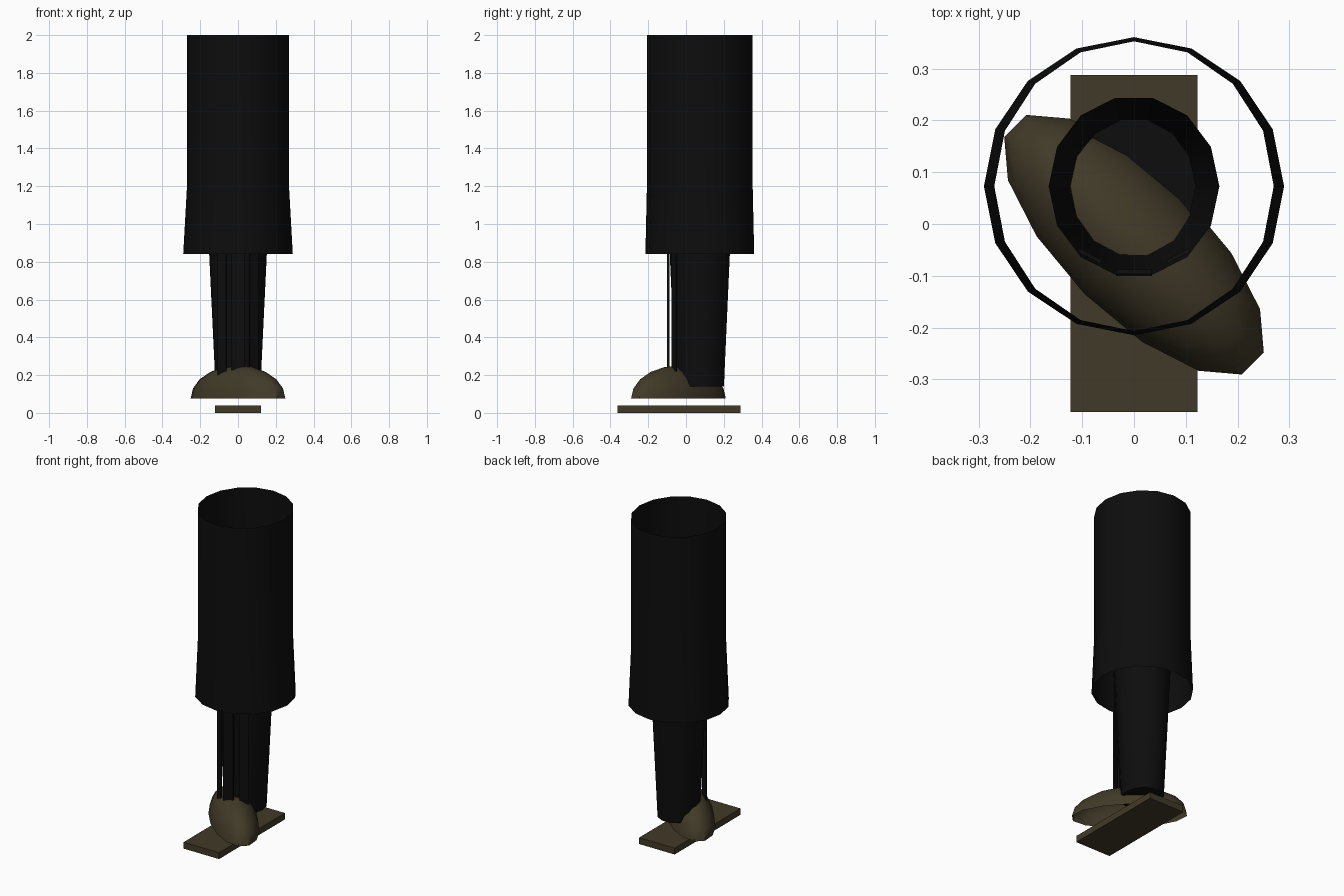
import bpy, bmesh
from math import cos, sin, pi, radians
from mathutils import Matrix

old = bpy.data.objects.get("Cube")
if old:
    bpy.data.objects.remove(old, do_unlink=True)


def material(name, rgb):
    m = bpy.data.materials.new(name)
    m.use_nodes = True
    m.diffuse_color = (*rgb, 1)
    m.node_tree.nodes["Principled BSDF"].inputs["Base Color"].default_value = (*rgb, 1)
    return m


black = material("black cloth", (0.004, 0.004, 0.004))
brown = material("dark brown leather", (0.053, 0.042, 0.021))


def finish(name, bm, mat, smooth=True):
    mesh = bpy.data.meshes.new(name)
    bmesh.ops.recalc_face_normals(bm, faces=bm.faces)
    bm.to_mesh(mesh)
    bm.free()
    mesh.materials.append(mat)
    ob = bpy.data.objects.new(name, mesh)
    bpy.context.collection.objects.link(ob)
    if smooth:
        bpy.ops.object.select_all(action='DESELECT')
        ob.select_set(True)
        bpy.context.view_layer.objects.active = ob
        bpy.ops.object.shade_smooth_by_angle(angle=radians(40))
    return ob


def loft(name, sides, rings, mat, cap_bottom=False, tip=None, matrix=None):
    """Skin elliptical rings given as (x radius, y radius, z)."""
    bm = bmesh.new()
    loops = [[bm.verts.new((rx * cos(2 * pi * i / sides), ry * sin(2 * pi * i / sides), z))
              for i in range(sides)] for rx, ry, z in rings]
    for a, b in zip(loops, loops[1:]):
        for i in range(sides):
            j = (i + 1) % sides
            bm.faces.new((a[i], a[j], b[j], b[i]))
    if cap_bottom:
        bm.faces.new(loops[0][::-1])
    if tip is not None:
        top = bm.verts.new((0, 0, tip))
        for i in range(sides):
            bm.faces.new((loops[-1][i], loops[-1][(i + 1) % sides], top))
    if matrix:
        bm.transform(matrix)
    return finish(name, bm, mat)


def box(name, size, matrix, mat):
    bm = bmesh.new()
    bmesh.ops.create_cube(bm, size=1)
    bm.transform(matrix @ Matrix.Diagonal((*size, 1)))
    return finish(name, bm, mat, smooth=False)


# Wide open sleeve with a flared hem
leg_axis = Matrix.Translation((0, 0.073, 0))
loft("upper_sleeve", 16, [(0.29, 0.288, 0.84), (0.27, 0.28, 1.2), (0.27, 0.28, 2.0)],
     black, matrix=leg_axis)

# Tapered lower leg, closed at the ankle
loft("lower_leg", 14, [(0.119, 0.131, 0.14), (0.165, 0.175, 1.1)],
     black, cap_bottom=True, matrix=leg_axis)

# Three upright slats along the shin
box("shin_slat_middle", (0.07, 0.013, 0.9), Matrix.Translation((0, -0.094, 0.63)), black)
for side, label in ((1, "left"), (-1, "right")):
    place = Matrix.Translation((side * 0.085, -0.062, 0.6)) @ Matrix.Rotation(side * radians(28), 4, 'Z')
    box("shin_slat_" + label, (0.05, 0.008, 0.9), place, black)

# Domed shoe turned diagonally, open underneath
steps = 5
shoe_rings = [(0.333 * cos(a), 0.135 * cos(a), 0.075 + 0.175 * sin(a))
              for a in (k * pi / 2 / steps for k in range(steps))]
turn = Matrix.Translation((0, -0.04, 0)) @ Matrix.Rotation(radians(-45), 4, 'Z')
# Half a step of ring offset puts a blunt edge at toe and heel
sides = 14
bm = bmesh.new()
loops = [[bm.verts.new((rx * cos(2 * pi * (i + 0.5) / sides), ry * sin(2 * pi * (i + 0.5) / sides), z))
          for i in range(sides)] for rx, ry, z in shoe_rings]
for a, b in zip(loops, loops[1:]):
    for i in range(sides):
        j = (i + 1) % sides
        bm.faces.new((a[i], a[j], b[j], b[i]))
crown = bm.verts.new((0, 0, 0.25))
for i in range(sides):
    bm.faces.new((loops[-1][i], loops[-1][(i + 1) % sides], crown))
bm.transform(turn)
finish("shoe_dome", bm, brown)

# Flat sole plank
box("sole_plank", (0.246, 0.651, 0.04), Matrix.Translation((0, -0.0375, 0.02)), brown)
